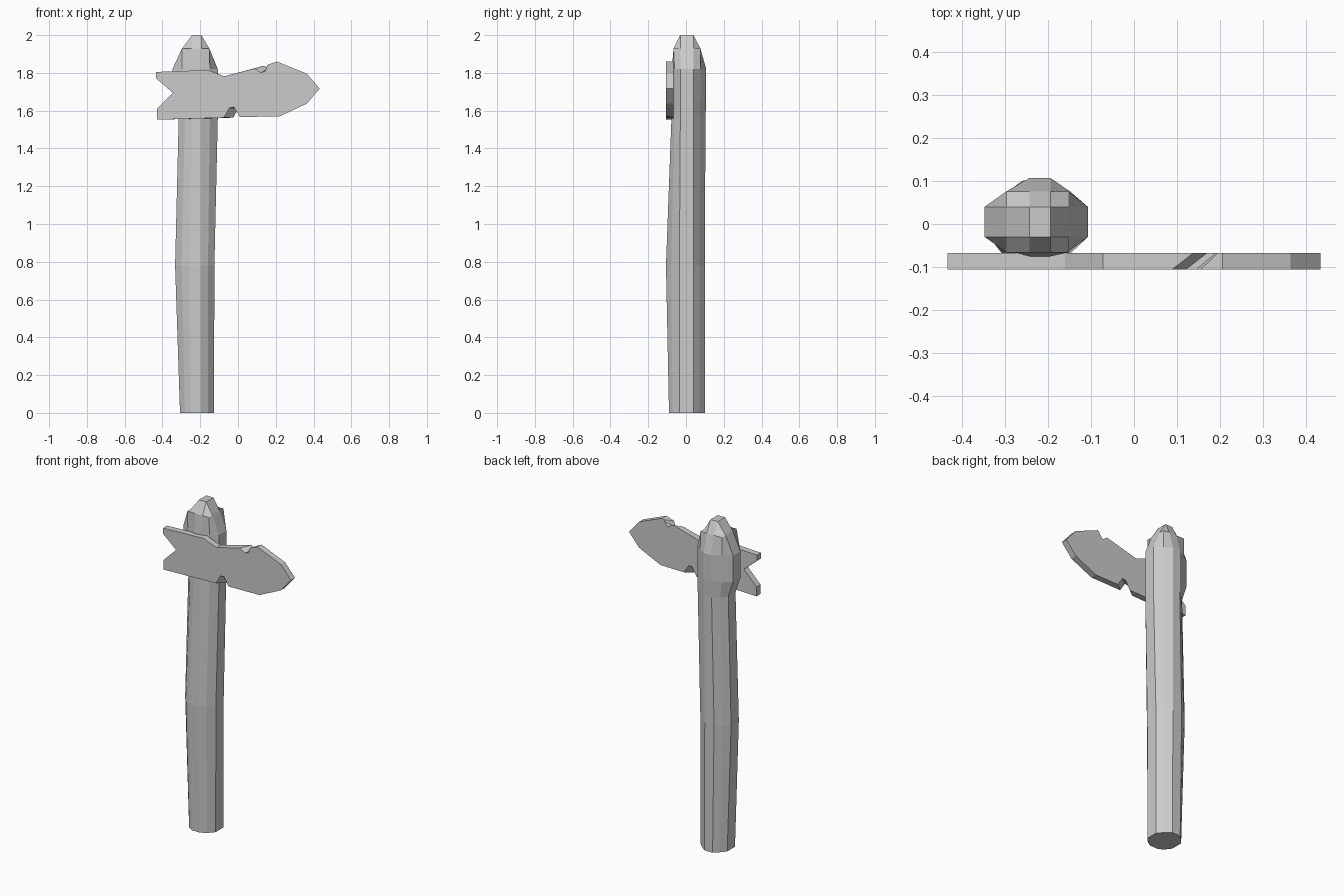
import bpy, bmesh

if "Cube" in bpy.data.objects:
    bpy.data.objects.remove(bpy.data.objects["Cube"])


def finish(name, bm):
    bmesh.ops.recalc_face_normals(bm, faces=bm.faces[:])
    mesh = bpy.data.meshes.new(name)
    bm.to_mesh(mesh)
    bm.free()
    obj = bpy.data.objects.new(name, mesh)
    bpy.context.collection.objects.link(obj)
    return obj


def ring(bm, z, xs, ys, corner_x=None, corner_y=None):
    """Twelve points: two on each side and one at each corner."""
    x0, x1, x2, x3 = xs
    y0, y1, y2, y3 = ys
    ca, cb = corner_x or ((x0 + x1) / 2 - .002, (x2 + x3) / 2 + .002)
    cc, cd = corner_y or ((y0 + y1) / 2 - .008, (y2 + y3) / 2 + .002)
    pts = [(x1, y0), (x2, y0), (cb, cc), (x3, y1), (x3, y2), (cb, cd),
           (x2, y3), (x1, y3), (ca, cd), (x0, y2), (x0, y1), (ca, cc)]
    return [bm.verts.new((x, y, z)) for x, y in pts]


# Post: faceted shaft with a slight bend and a swollen top
bm = bmesh.new()
head_x, head_y = (-.347, -.243, -.194, -.107), (-.075, -.03, .04, .107)
crown_x, crown_y = (-.296, -.243, -.194, -.152), (-.066, -.03, .04, .076)
sections = [
    (0.00, (-.307, -.25, -.195, -.127), (-.09, -.035, .04, .10)),
    (0.78, (-.333, -.26, -.197, -.125), (-.106, -.035, .04, .10)),
    (1.56, (-.314, -.245, -.195, -.107), (-.077, -.03, .04, .103)),
    (1.66, head_x, head_y),
    (1.82, head_x, head_y),
]
rings = [ring(bm, *s) for s in sections]
rings.append(ring(bm, 1.93, crown_x, crown_y, (-.296, -.152), (-.066, .076)))
for a, b in zip(rings, rings[1:]):
    for i in range(12):
        j = (i + 1) % 12
        bm.faces.new((a[i], a[j], b[j], b[i]))
bm.faces.new(rings[0])

# Post tip: small flat square with sloping faces around it
r = rings[-1]
tip = [bm.verts.new((x, y, 2.0)) for x, y in
       ((-.243, -.03), (-.194, -.03), (-.194, .04), (-.243, .04))]
bm.faces.new(tip)
for k in range(4):
    s, n = 3 * k, (k + 1) % 4
    bm.faces.new((r[s], r[s + 1], tip[n], tip[k]))
    bm.faces.new((r[s + 1], r[s + 2], r[(s + 3) % 12], tip[n]))
finish("post", bm)

# Arrow board: swallow-tail left, pointed right; notches run slanted through it
outline = [(-.433, 1.805), (-.16, 1.815), (-.072, 1.782),
           (.088, 1.823), (.12, 1.80), (.145, 1.81), (.155, 1.842),
           (.206, 1.86), (.364, 1.796), (.433, 1.717), (.364, 1.637),
           (.22, 1.57), (.01, 1.566), (-.022, 1.619), (-.046, 1.615),
           (-.075, 1.563), (-.43, 1.552), (-.43, 1.61), (-.345, 1.695),
           (-.433, 1.77)]
back_shift = {3: (.05, .015), 4: (.05, .016), 5: (.045, .03), 6: (.04, .012),
              12: (.05, .002), 13: (.05, 0), 14: (.05, 0), 15: (.05, 0)}
bm = bmesh.new()
front = [bm.verts.new((x, -.106, z)) for x, z in outline]
back = []
for i, (x, z) in enumerate(outline):
    dx, dz = back_shift.get(i, (0, 0))
    back.append(bm.verts.new((x + dx, -.067, z + dz)))
bm.faces.new(front)
bm.faces.new(back[::-1])
for i in range(len(front)):
    j = (i + 1) % len(front)
    bm.faces.new((front[i], front[j], back[j], back[i]))
finish("arrow_board", bm)
